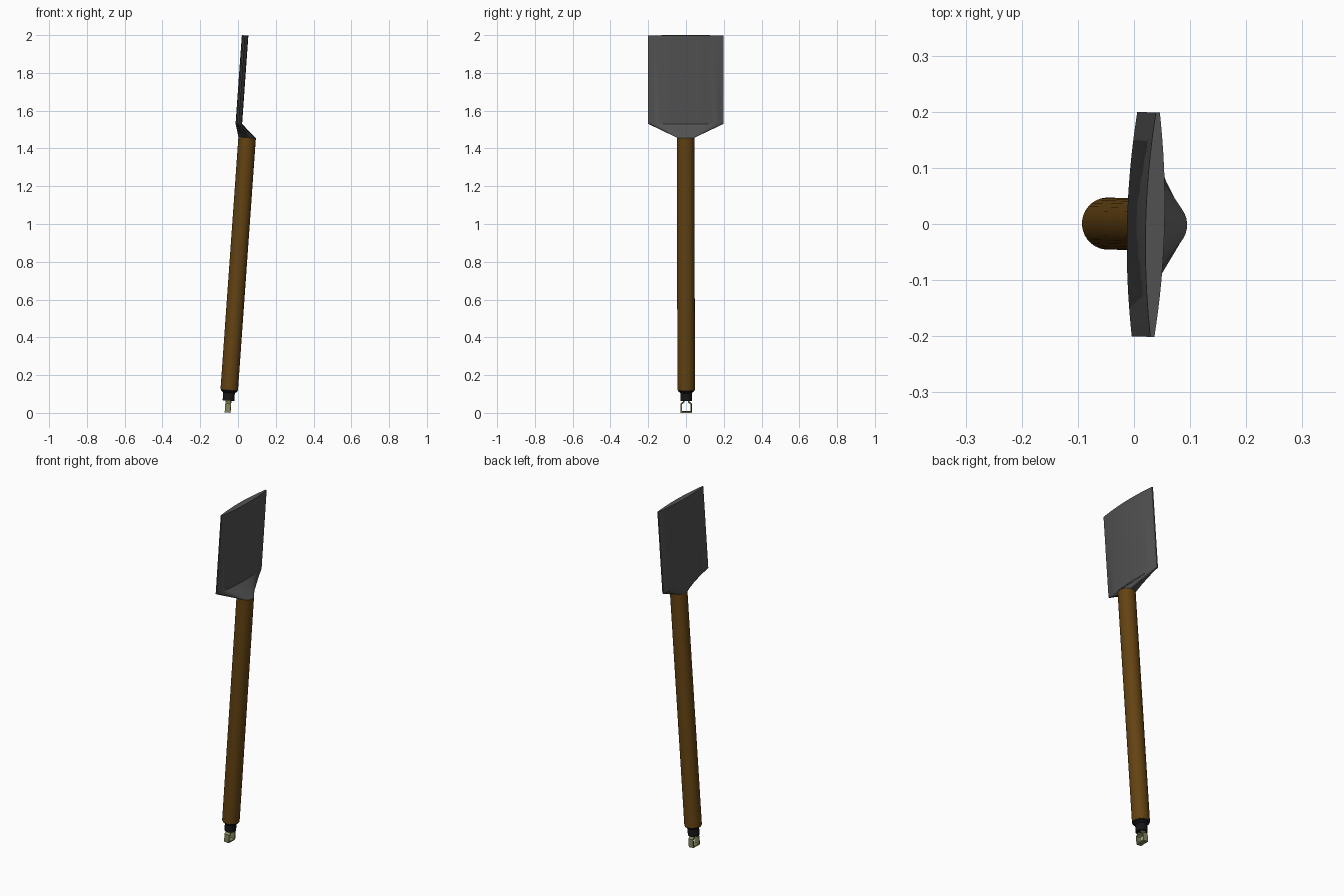
import bpy, bmesh, math
from mathutils import Matrix, Vector

if "Cube" in bpy.data.objects:
    bpy.data.objects.remove(bpy.data.objects["Cube"])

SIDES = 32
# Everything is built along an upright axis, then leaned and slightly turned
LEAN = (Matrix.Translation((-0.055, 0.001, 0.001))
        @ Matrix.Rotation(math.radians(-1.4), 4, 'Z')
        @ Matrix.Rotation(math.radians(4.06), 4, 'Y'))


def material(name, rgb, rough=0.6):
    m = bpy.data.materials.new(name)
    m.use_nodes = True
    m.diffuse_color = (*rgb, 1)
    bsdf = m.node_tree.nodes["Principled BSDF"]
    bsdf.inputs["Base Color"].default_value = (*rgb, 1)
    bsdf.inputs["Roughness"].default_value = rough
    return m


wood = material("brown wood", (0.125, 0.055, 0.006))
steel = material("dark grey steel", (0.085, 0.085, 0.085))
rubber = material("black cap", (0.008, 0.008, 0.008))
brass = material("pale brass", (0.24, 0.24, 0.11))


def angles():
    return [(i + 0.5) * math.tau / SIDES for i in range(SIDES)]


def circle(radius, w):
    return [Vector((radius * math.sin(a), radius * math.cos(a), w)) for a in angles()]


def lens(half_width, edge, bulge, u, w):
    # Thin section, thicker in the middle than at its two edges
    ring = []
    for a in angles():
        k = math.cos(a) / math.cos(math.pi / SIDES)
        t = edge + bulge * (1 - k * k)
        ring.append(Vector((u + math.copysign(t, math.sin(a)), half_width * k, w)))
    return ring


def finish(name, bm, mat):
    bmesh.ops.recalc_face_normals(bm, faces=bm.faces)
    mesh = bpy.data.meshes.new(name)
    bm.to_mesh(mesh)
    bm.free()
    mesh.materials.append(mat)
    ob = bpy.data.objects.new(name, mesh)
    ob.matrix_world = LEAN
    bpy.context.collection.objects.link(ob)
    return ob


def smooth(ob):
    bpy.ops.object.select_all(action='DESELECT')
    ob.select_set(True)
    bpy.context.view_layer.objects.active = ob
    bpy.ops.object.shade_smooth_by_angle(angle=math.radians(30))


def loft(name, rings, mat):
    bm = bmesh.new()
    loops = [[bm.verts.new(p) for p in ring] for ring in rings]
    for low, high in zip(loops, loops[1:]):
        for i in range(SIDES):
            j = (i + 1) % SIDES
            bm.faces.new((low[i], low[j], high[j], high[i]))
    bm.faces.new(loops[0])
    bm.faces.new(loops[-1])
    ob = finish(name, bm, mat)
    smooth(ob)
    return ob


# Wooden handle
loft("handle", [circle(0.0465, 0.122), circle(0.0465, 1.46)], wood)

# Flat blade with a neck that narrows to the round handle
loft("blade", [circle(0.0465, 1.46),
               lens(0.2, 0.0035, 0.0135, -0.049, 1.53),
               lens(0.2, 0.0035, 0.0135, -0.049, 1.999)], steel)

# Stepped end cap
loft("end_cap", [circle(0.031, 0.064), circle(0.031, 0.105),
                 circle(0.043, 0.115), circle(0.045, 0.123)], rubber)

# Hanging loop: a bent strip given thickness
half = [(0.014, 0.075), (0.014, 0.056), (0.026, 0.046), (0.026, 0.004)]
path = half + [(-v, w) for v, w in reversed(half)]
bm = bmesh.new()
rows = [[bm.verts.new((u, v, w)) for u in (-0.015, 0.015)] for v, w in path]
for a, b in zip(rows, rows[1:]):
    bm.faces.new((a[0], a[1], b[1], b[0]))
hanger = finish("hanging_loop", bm, brass)
solid = hanger.modifiers.new("thickness", 'SOLIDIFY')
solid.thickness = 0.007
solid.offset = 0
solid.use_even_offset = True
